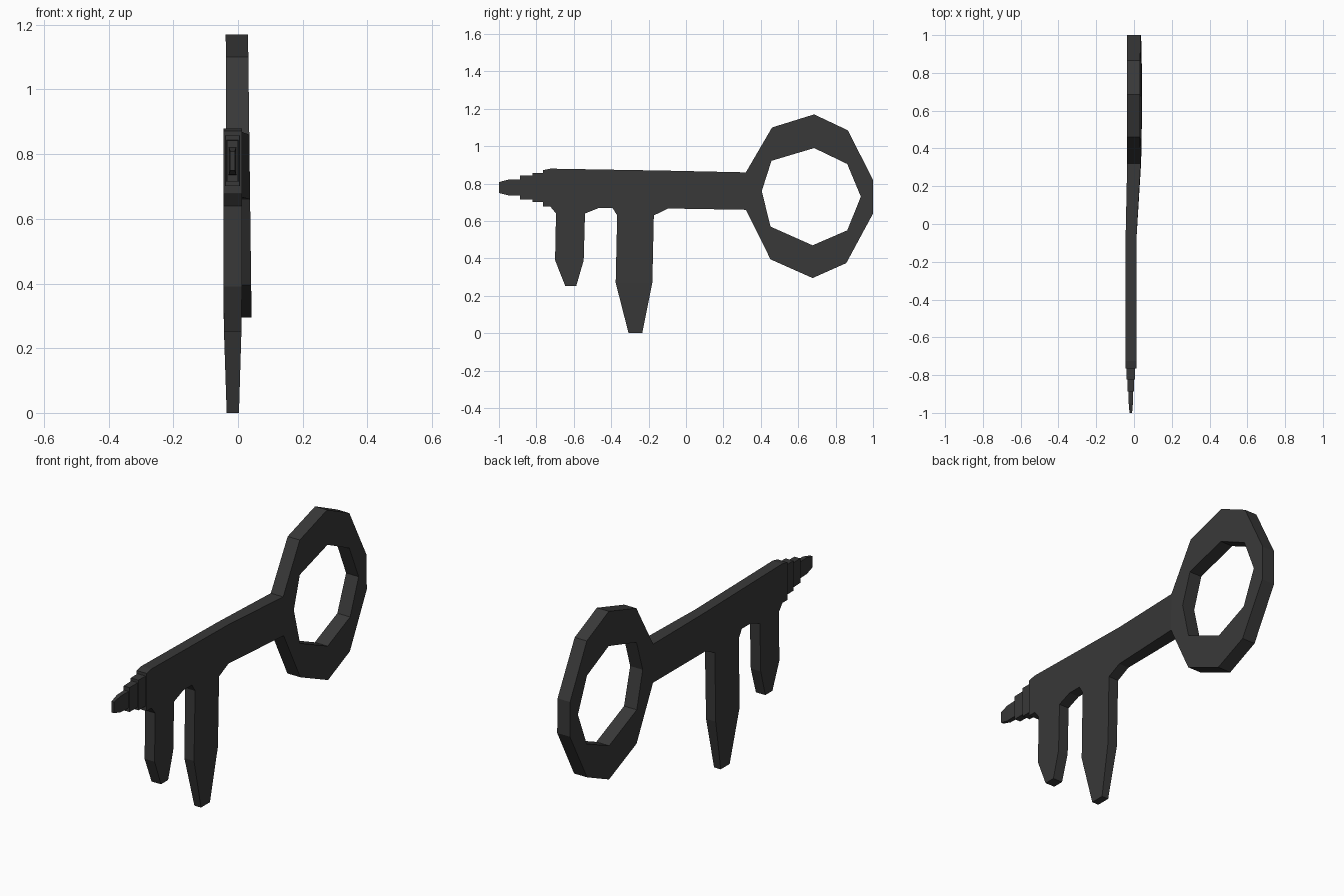
import bpy, bmesh

if "Cube" in bpy.data.objects:
    bpy.data.objects.remove(bpy.data.objects["Cube"])

metal = bpy.data.materials.new("dark_metal")
metal.diffuse_color = (0.04, 0.04, 0.04, 1)
metal.use_nodes = True
metal.node_tree.nodes["Principled BSDF"].inputs["Base Color"].default_value = metal.diffuse_color


def finish(name, bm):
    bmesh.ops.recalc_face_normals(bm, faces=bm.faces)
    mesh = bpy.data.meshes.new(name)
    bm.to_mesh(mesh)
    bm.free()
    mesh.materials.append(metal)
    bpy.context.collection.objects.link(bpy.data.objects.new(name, mesh))


def mix(a, b, t):
    return a + (b - a) * max(0, min(1, t))


def sides(y, z):
    """Left and right x of the plate at a profile point."""
    if y > 0.3:                                   # slightly twisted bow
        t = (z - 0.295) / 0.875
        return mix(-0.033, -0.038, t), mix(0.042, 0.031, t)
    if z < 0.3:                                   # tapering tooth tips
        t = z / 0.3
        return mix(-0.035, -0.045, t), mix(0.003, 0.012, t)
    return -0.045, 0.012


def plate(name, polys):
    """Closed plate from adjoining (y, z) polygons."""
    bm = bmesh.new()
    pairs = {}
    for poly in polys:
        for p in poly:
            if p not in pairs:
                pairs[p] = [bm.verts.new((x, *p)) for x in sides(*p)]
    edges = [(a, b) for poly in polys for a, b in zip(poly, poly[1:] + poly[:1])]
    for poly in polys:
        for s in (0, 1):
            bm.faces.new([pairs[p][s] for p in poly])
    for a, b in edges:
        if edges.count((a, b)) + edges.count((b, a)) == 1:
            bm.faces.new((pairs[a][0], pairs[b][0], pairs[b][1], pairs[a][1]))
    finish(name, bm)


# Bow: outer and inner outlines joined by quads
outer = [(0.32, 0.86), (0.46, 1.10), (0.685, 1.17), (0.865, 1.085), (1.0, 0.82),
         (1.0, 0.64), (0.857, 0.375), (0.677, 0.295), (0.452, 0.395), (0.32, 0.66)]
inner = [(0.405, 0.76), (0.457, 0.922), (0.685, 0.99), (0.862, 0.905),
         (0.935, 0.73), (0.862, 0.55), (0.677, 0.47), (0.452, 0.57)]
match = [0, 1, 2, 3, 4, 4, 5, 6, 7, 0]
polys = []
for i in range(10):
    j = (i + 1) % 10
    poly = [outer[i], outer[j], inner[match[j]], inner[match[i]]]
    polys.append(list(dict.fromkeys(poly)))

# Teeth: straight upper part and tapered tip
short = [(-0.695, 0.64), (-0.70, 0.39), (-0.645, 0.252),
         (-0.587, 0.252), (-0.547, 0.39), (-0.54, 0.64)]
long = [(-0.368, 0.63), (-0.376, 0.27), (-0.307, 0.0),
        (-0.234, 0.0), (-0.18, 0.27), (-0.172, 0.63)]
for t in (short, long):
    polys += [[t[0], t[1], t[4], t[5]], t[1:5]]

# Shaft: flat front portion and the portion widening into the bow
bend = [(-0.095, 0.667), (-0.095, 0.869)]
polys.append([(-0.765, 0.677), (-0.725, 0.677), short[0], short[5],
              (-0.465, 0.67), (-0.393, 0.67), long[0], long[5],
              bend[0], bend[1], (-0.725, 0.88), (-0.765, 0.872)])
polys.append([bend[0], outer[9], outer[0], bend[1]])
plate("key_body", polys)

# Stepped tip: (y back, y front, half height back/front, half width back/front)
for n, (y0, y1, h0, h1, w0, w1) in enumerate([
        (-0.76, -0.822, 0.078, 0.078, 0.023, 0.022),
        (-0.82, -0.888, 0.064, 0.063, 0.018, 0.017),
        (-0.885, -0.95, 0.043, 0.042, 0.013, 0.011),
        (-0.95, -1.0, 0.042, 0.029, 0.011, 0.007)]):
    bm = bmesh.new()
    bmesh.ops.create_cube(bm, size=2)
    for v in bm.verts:
        back = v.co.y > 0
        y, h, w = (y0, h0, w0) if back else (y1, h1, w1)
        v.co = (-0.017 + v.co.x * w, y, 0.779 + v.co.z * h)
    finish(f"tip_step_{n + 1}", bm)
